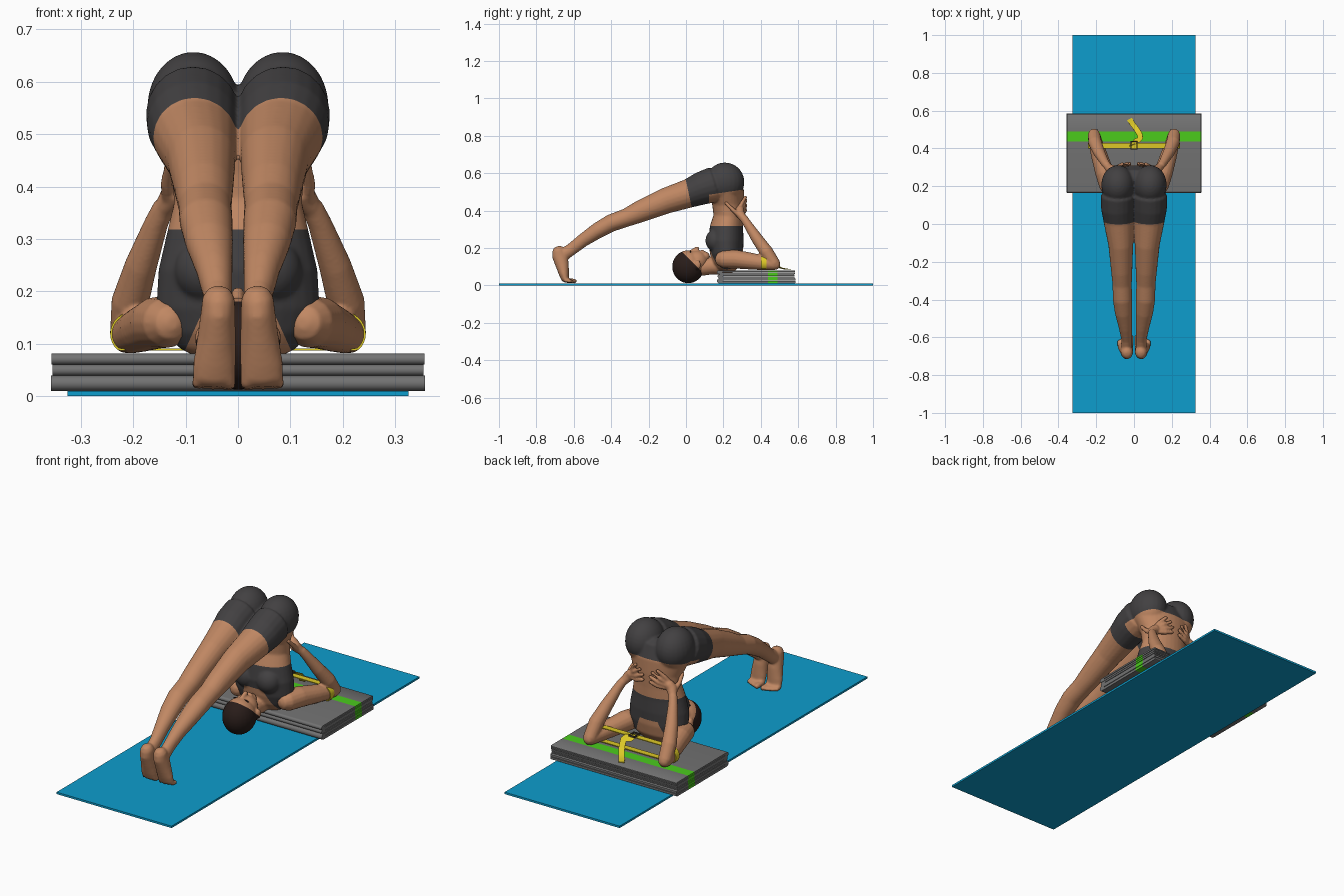
import bpy, bmesh, math
from mathutils import Vector as V, Matrix

if "Cube" in bpy.data.objects:
    bpy.data.objects.remove(bpy.data.objects["Cube"])


def mat(name, r, g, b):
    m = bpy.data.materials.new(name)
    m.diffuse_color = (r, g, b, 1)
    m.use_nodes = True
    m.node_tree.nodes["Principled BSDF"].inputs["Base Color"].default_value = m.diffuse_color
    return m


SKIN = mat("skin", 0.53, 0.245, 0.125)
HAIR = mat("hair", 0.022, 0.012, 0.010)
CLOTH = mat("charcoal cloth", 0.055, 0.052, 0.054)
WOOL = mat("grey blanket", 0.17, 0.17, 0.17)
GREEN = mat("green stripe", 0.07, 0.60, 0.012)
BLUE = mat("mat blue", 0.004, 0.34, 0.61)
YELLOW = mat("yellow strap", 0.72, 0.58, 0.02)
METAL = mat("dark buckle", 0.06, 0.05, 0.03)


def finish(name, bm, mats, angle=40):
    me = bpy.data.meshes.new(name)
    bm.to_mesh(me)
    bm.free()
    ob = bpy.data.objects.new(name, me)
    bpy.context.collection.objects.link(ob)
    for m in mats:
        me.materials.append(m)
    bpy.ops.object.select_all(action='DESELECT')
    ob.select_set(True)
    bpy.context.view_layer.objects.active = ob
    bpy.ops.object.shade_smooth_by_angle(angle=math.radians(angle))
    return ob


def tube(bm, secs, cap=0.9, n=20):
    """Rounded tube through sections (x, y, z, half width, half depth)."""
    pts = [V(s[:3]) for s in secs]
    rings = []
    for i, s in enumerate(secs):
        t = (pts[min(i + 1, len(pts) - 1)] - pts[max(i - 1, 0)]).normalized()
        ref = V((0, 1, 0)) if abs(t.x) > 0.8 else V((1, 0, 0))
        u = (ref - t * ref.dot(t)).normalized()
        w = t.cross(u)
        rx, rn = s[3], s[-1]
        ends = [(0, 1)]
        r = min(rx, rn) * cap
        if i == 0:
            ends = [(-r, 0.25), (-r * 0.75, 0.68), (0, 1)]
        elif i == len(secs) - 1:
            ends = [(0, 1), (r * 0.75, 0.68), (r, 0.25)]
        for d, k in ends:
            rings.append([bm.verts.new(pts[i] + t * d + u * rx * k * math.cos(a) + w * rn * k * math.sin(a))
                          for a in (2 * math.pi * j / n for j in range(n))])
    for a, b in zip(rings, rings[1:]):
        for j in range(n):
            bm.faces.new((a[j], a[(j + 1) % n], b[(j + 1) % n], b[j]))
    bm.faces.new(rings[0][::-1])
    bm.faces.new(rings[-1])


def ball(bm, c, r):
    bmesh.ops.create_uvsphere(bm, u_segments=24, v_segments=16, radius=1,
                              matrix=Matrix.Translation(c) @ Matrix.Diagonal((*r, 1)))


def box(bm, c, s):
    bmesh.ops.create_cube(bm, size=1, matrix=Matrix.Translation(c) @ Matrix.Diagonal((*s, 1)))


def fuse(bm, voxel, smooth):
    """Melt overlapping pieces into one smooth skin."""
    bmesh.ops.recalc_face_normals(bm, faces=bm.faces[:])
    ob = finish("fuse_helper", bm, [])
    m = ob.modifiers.new("r", 'REMESH')
    m.mode, m.voxel_size = 'VOXEL', voxel
    m = ob.modifiers.new("s", 'SMOOTH')
    m.factor, m.iterations = 0.5, smooth
    dg = bpy.context.evaluated_depsgraph_get()
    me = bpy.data.meshes.new_from_object(ob.evaluated_get(dg))
    bpy.data.objects.remove(ob)
    out = bmesh.new()
    out.from_mesh(me)
    return out


def cut(bm, co, no, keep=lambda c: True):
    fs = [f for f in bm.faces if keep(f.calc_center_median())]
    geom = list({v for f in fs for v in f.verts}) + list({e for f in fs for e in f.edges}) + fs
    bmesh.ops.bisect_plane(bm, geom=geom, dist=1e-6, plane_co=co, plane_no=no)


def paint(bm, rule):
    for f in bm.faces:
        f.material_index = rule(f.calc_center_median())


# yoga mat
bm = bmesh.new()
box(bm, (0, 0, 0.005), (0.65, 2, 0.01))
finish("yoga_mat", bm, [BLUE])

# three folded blankets: rounded fold in front, open slit at the back, green stripe
for i, (z0, z1, hx, y0, y1) in enumerate([(0.01, 0.039, 0.357, 0.166, 0.585),
                                          (0.039, 0.06, 0.354, 0.169, 0.58),
                                          (0.06, 0.081, 0.356, 0.165, 0.583)]):
    r, zc, g = (z1 - z0) / 2, (z0 + z1) / 2, 0.0015
    prof = [(y1, zc - g), (y1, z0 + 0.003), (y1 - 0.004, z0)]
    prof += [(y0 + r - r * math.sin(a), zc - r * math.cos(a)) for a in (math.pi * k / 10 for k in range(11))]
    prof += [(y1 - 0.004, z1), (y1, z1 - 0.003), (y1, zc + g), (y0 + 0.03, zc + g), (y0 + 0.03, zc - g)]
    bm = bmesh.new()
    face = bm.faces.new([bm.verts.new((-hx, y, z)) for y, z in prof])
    ext = bmesh.ops.extrude_face_region(bm, geom=[face])
    bmesh.ops.translate(bm, vec=(2 * hx, 0, 0), verts=[v for v in ext["geom"] if isinstance(v, bmesh.types.BMVert)])
    bmesh.ops.recalc_face_normals(bm, faces=bm.faces[:])
    bmesh.ops.triangulate(bm, faces=bm.faces[:])
    for y in (0.438, 0.49):
        cut(bm, (0, y, 0), (0, 1, 0))
    paint(bm, lambda c: int(0.438 < c.y < 0.49))
    finish(f"blanket_{i + 1}", bm, [WOOL, GREEN])

# body: torso, neck, pelvis, legs and feet
bm = bmesh.new()
tube(bm, [(0, 0.215, 0.09, 0.11, 0.055), (0, 0.218, 0.12, 0.138, 0.075), (0, 0.217, 0.17, 0.156, 0.088),
          (0, 0.213, 0.24, 0.152, 0.095), (0, 0.217, 0.31, 0.136, 0.089), (0, 0.227, 0.37, 0.122, 0.08),
          (0, 0.226, 0.43, 0.128, 0.085), (0, 0.22, 0.49, 0.155, 0.092), (0, 0.2, 0.55, 0.165, 0.09)], 0.4, 32)
tube(bm, [(0, 0.2, 0.11, 0.055), (0, 0.14, 0.105, 0.046), (0, 0.06, 0.095, 0.046)])
for s in (-1, 1):
    ball(bm, (s * 0.062, 0.162, 0.24), (0.06, 0.058, 0.062))
    ball(bm, (s * 0.085, 0.208, 0.553), (0.088, 0.104, 0.104))
    tube(bm, [(s * 0.086, 0.15, 0.54, 0.09, 0.095), (s * 0.086, 0.08, 0.518, 0.088, 0.088),
              (s * 0.081, 0.015, 0.492, 0.08, 0.077), (s * 0.070, -0.11, 0.452, 0.066, 0.069),
              (s * 0.065, -0.25, 0.393, 0.056, 0.058), (s * 0.063, -0.32, 0.362, 0.051, 0.049),
              (s * 0.061, -0.40, 0.334, 0.051, 0.047), (s * 0.055, -0.47, 0.295, 0.046, 0.043),
              (s * 0.045, -0.55, 0.242, 0.035, 0.036), (s * 0.039, -0.61, 0.195, 0.028, 0.033),
              (s * 0.039, -0.65, 0.168, 0.028, 0.034)], 0.5)
    tube(bm, [(s * 0.037, -0.682, 0.188, 0.031, 0.034), (s * 0.038, -0.675, 0.16, 0.033, 0.042),
              (s * 0.041, -0.662, 0.11, 0.037, 0.036), (s * 0.045, -0.652, 0.06, 0.041, 0.027),
              (s * 0.046, -0.646, 0.033, 0.041, 0.021)], 0.7)
    for k in range(5):
        x, r = s * (0.017 + 0.0155 * k), 0.0125 if k == 0 else 0.0095
        tube(bm, [(x, -0.645, 0.026, r), (x, -0.615, 0.024, r), (x, -0.595 - 0.006 * k, 0.011 + r, r)])
bm = fuse(bm, 0.006, 4)

hem = lambda c: c.y > (0.56 - c.z) * 0.214
waist = lambda y: 0.487 + 0.15 * (y - 0.135)
chest = lambda c: c.y > 0.08 and c.z < 0.33
strap = lambda c: chest(c) and c.z < 0.2
cut(bm, (0, 0, 0.56), (0, 1, 0.214), lambda c: c.z > 0.38)
cut(bm, (0, 0.135, 0.487), (0, -0.15, 1), lambda c: c.y > 0.12 and c.z > 0.38)
cut(bm, (0, 0, 0.318), (0, 0, 1), chest)
cut(bm, (0, 0, 0.2), (0, 0, 1), chest)
for s in (-1, 1):
    side = lambda c: strap(c) and c.x * s > 0
    cut(bm, (s * 0.05, 0, 0.2), (s * 0.11, 0, 0.05), side)
    cut(bm, (s * 0.165, 0, 0.2), (s * 0.11, 0, -0.05), side)


def clothing(c):
    if c.z > 0.38:
        return int(hem(c) and (c.z > waist(c.y) or c.y < 0.125))
    if not chest(c) or c.z > 0.318:
        return 0
    d = (0.2 - c.z) * 0.4545
    return int(c.z > 0.2 or 0.05 + d < abs(c.x) < 0.165 - d)


paint(bm, clothing)
finish("body", bm, [SKIN, CLOTH], 60)

# arms with bent elbows and hands supporting the back
for s, label in ((-1, "left"), (1, "right")):
    bm = bmesh.new()
    paths = [
        [(.135, .2, .14, .048), (.155, .27, .14, .05), (.183, .36, .128, .044), (.203, .43, .119, .038),
         (.212, .475, .113, .032)],
        [(.212, .472, .115, .033), (.206, .43, .18, .036), (.185, .38, .25, .031), (.156, .328, .33, .023),
         (.142, .308, .36, .021)],
        [(.14, .305, .36, .02), (.122, .287, .385, .026), (.105, .288, .405, .024)],
        [(.132, .285, .375, .014), (.137, .25, .405, .011), (.132, .215, .44, .009)],
    ]
    for a, b, c in (((.1, .295, .388), (.06, .312, .392), (.022, .318, .405)),
                    ((.1, .296, .4), (.062, .313, .412), (.022, .32, .432)),
                    ((.102, .292, .41), (.072, .311, .432), (.036, .321, .456)),
                    ((.108, .285, .412), (.09, .3, .442), (.062, .318, .472))):
        paths.append([(*a, .0115), (*b, .0105), (*c, .009)])
    for p in paths:
        tube(bm, [(s * q[0], *q[1:]) for q in p], n=16)
    finish(label + "_arm", fuse(bm, 0.005, 3), [SKIN], 60)

# head resting on the mat, face upward, with cropped hair
bm = bmesh.new()
ball(bm, (0, 0.012, 0.1), (0.078, 0.086, 0.088))
ball(bm, (0, 0.058, 0.13), (0.06, 0.06, 0.058))
ball(bm, (0, 0.1, 0.155), (0.03, 0.028, 0.026))
ball(bm, (0, 0.088, 0.181), (0.02, 0.011, 0.01))
tube(bm, [(0, 0.03, 0.184, 0.009), (0, 0.06, 0.197, 0.012)])
for s in (-1, 1):
    ball(bm, (s * 0.07, 0.062, 0.11), (0.012, 0.018, 0.024))
bm = fuse(bm, 0.005, 3)
cut(bm, (0, 0.08, 0.08), (0, 1, 1))
paint(bm, lambda c: int(c.y + c.z < 0.16))
finish("head", bm, [SKIN, HAIR], 60)

# eyebrows
bm = bmesh.new()
for s in (-1, 1):
    ball(bm, (s * 0.027, 0.024, 0.178), (0.016, 0.003, 0.006))
finish("eyebrows", bm, [HAIR], 60)


def ribbon(name, path, half, closed=False):
    bm = bmesh.new()
    rows = [(bm.verts.new(V(p) - V(half)), bm.verts.new(V(p) + V(half))) for p in path]
    for a, b in zip(rows, rows[1:] + (rows[:1] if closed else [])):
        bm.faces.new((a[0], a[1], b[1], b[0]))
    bmesh.ops.recalc_face_normals(bm, faces=bm.faces[:])
    bmesh.ops.solidify(bm, geom=bm.faces[:], thickness=0.004)
    finish(name, bm, [YELLOW])


# strap loop around both upper arms, loose tail, buckle
loop = []
for s in (1, -1):
    for k in range(17):
        a = math.pi * (0.5 - k / 16) if s > 0 else math.pi * (-0.5 - k / 16)
        loop.append((s * 0.198 + 0.046 * math.cos(a), 0.415, max(0.087, 0.119 + 0.043 * math.sin(a))))
ribbon("strap_loop", loop, (0, 0.015, 0), True)
ribbon("strap_tail", [(-0.01, 0.417, 0.168), (0.022, 0.43, 0.17), (0.034, 0.452, 0.158), (0.03, 0.475, 0.122),
                      (0.012, 0.505, 0.096), (-0.008, 0.53, 0.09), (-0.024, 0.556, 0.088)], (0.013, 0.006, 0))
bm = bmesh.new()
for s in (-1, 1):
    box(bm, (s * 0.016, 0.417, 0.167), (0.005, 0.044, 0.008))
    box(bm, (0, 0.417 + s * 0.02, 0.167), (0.036, 0.005, 0.008))
finish("buckle", bm, [METAL])
